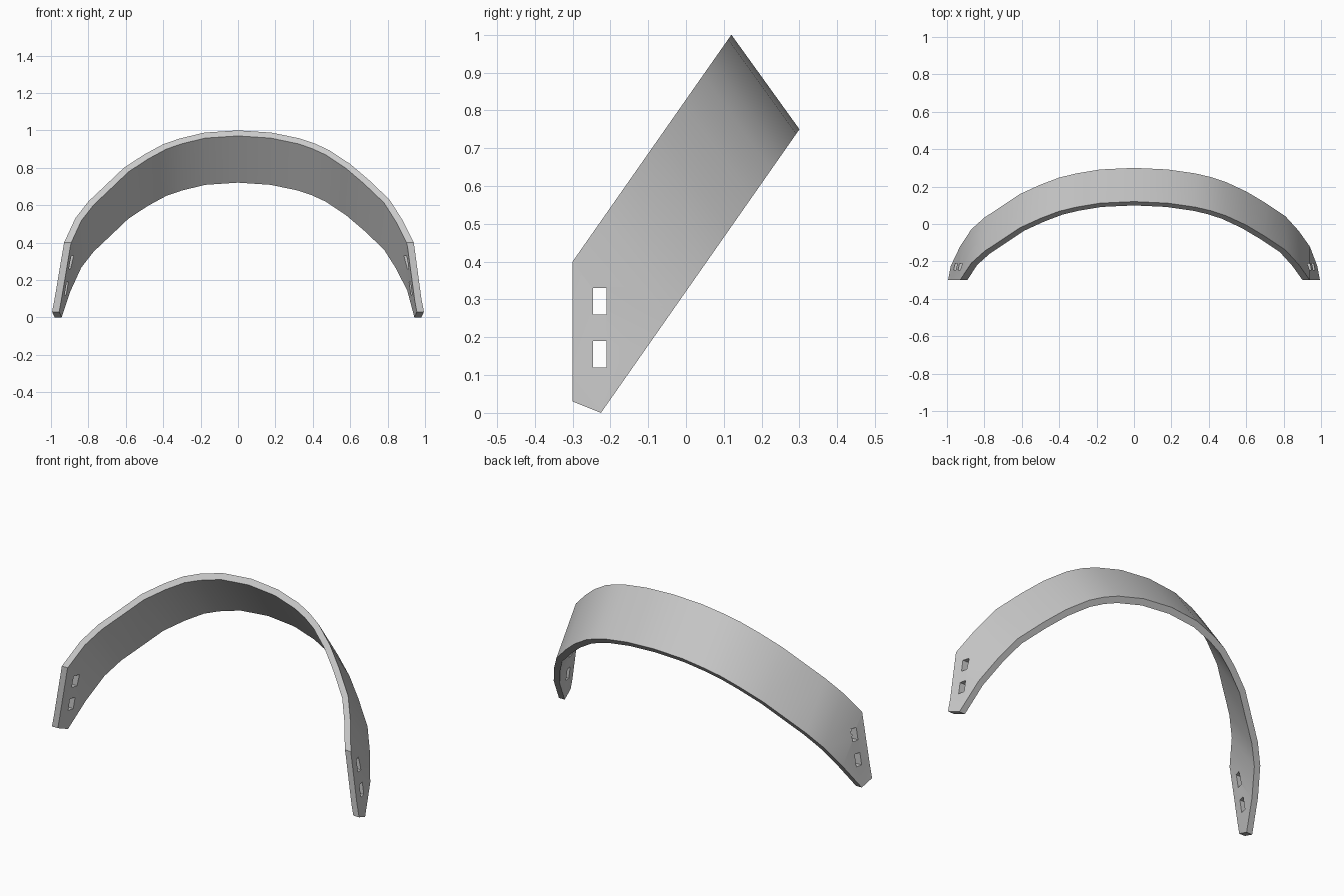
import bpy
import bmesh
from mathutils import Vector

cube = bpy.data.objects.get("Cube")
if cube:
    bpy.data.objects.remove(cube, do_unlink=True)

grey = bpy.data.materials.new("plain grey")
grey.use_nodes = True
colour = (0.6, 0.6, 0.6, 1)
grey.diffuse_color = colour
grey.node_tree.nodes["Principled BSDF"].inputs["Base Color"].default_value = colour

THICKNESS = 0.036
origin = Vector((0, -0.3, 0.4))      # front upper corner of the band
along = Vector((0, 0.42, 0.6))       # slope of the tilted arch plane
across = Vector((0, 0.18, -0.25))    # width of the band
reach = along.length

# Outer edge of the arch: sideways position and height on the upper rim
rim = [(-1.01, 0.17), (-0.98, 0.25), (-0.93, 0.4), (-0.87, 0.53), (-0.8, 0.62),
       (-0.71, 0.705), (-0.61, 0.8), (-0.5, 0.872), (-0.4, 0.926), (-0.31, 0.957),
       (-0.18, 0.988), (0, 1), (0.18, 0.988), (0.33, 0.957), (0.41, 0.93),
       (0.49, 0.893), (0.6, 0.82), (0.7, 0.735), (0.81, 0.63), (0.88, 0.52),
       (0.94, 0.4), (0.98, 0.25), (1.01, 0.17)]
outer = [Vector((x, (z - origin.z) / along.z * reach)) for x, z in rim]


def inset(points, depth):
    """Offset an open profile towards its inside."""
    result = []
    for i, p in enumerate(points):
        tangent = (points[min(i + 1, len(points) - 1)] - points[max(i - 1, 0)]).normalized()
        result.append(p + Vector((tangent.y, -tangent.x)) * depth)
    return result


def place(p, t):
    return Vector((p.x, 0, 0)) + origin + along * (p.y / reach) + across * t


# Band: sweep the curved strip across its width
bm = bmesh.new()
rings = []
for o, i in zip(outer, inset(outer, THICKNESS)):
    rings.append([bm.verts.new(place(p, t)) for p, t in ((o, 0), (o, 1), (i, 1), (i, 0))])
for a, b in zip(rings, rings[1:]):
    for k in range(4):
        n = (k + 1) % 4
        bm.faces.new((a[k], a[n], b[n], b[k]))
bm.faces.new(rings[0])
bm.faces.new(rings[-1])

# Trim the ends: upright front edge and slanted foot
for point, normal in (((0, -0.3, 0), (0, -1, 0)), ((0, -0.225, 0), (0, -0.03, -0.075))):
    cut = bmesh.ops.bisect_plane(bm, geom=bm.verts[:] + bm.edges[:] + bm.faces[:],
                                 plane_co=point, plane_no=normal, clear_outer=True)
    edges = [e for e in bm.edges if e.is_boundary]
    bmesh.ops.holes_fill(bm, edges=edges, sides=0)
bmesh.ops.recalc_face_normals(bm, faces=bm.faces)
mesh = bpy.data.meshes.new("curved_band")
bm.to_mesh(mesh)
bm.free()
band = bpy.data.objects.new("curved_band", mesh)
bpy.context.collection.objects.link(band)
mesh.materials.append(grey)

# Strap slots: two through both ends
for name, height in (("lower_slot_cutter", 0.155), ("upper_slot_cutter", 0.295)):
    bpy.ops.mesh.primitive_cube_add(size=1, location=(0, -0.228, height))
    cutter = bpy.context.object
    cutter.name = name
    cutter.scale = (3, 0.036, 0.07)
    cutter.hide_render = True
    cutter.hide_viewport = True
    cutter.display_type = 'WIRE'
    slot = band.modifiers.new(name, 'BOOLEAN')
    slot.operation = 'DIFFERENCE'
    slot.solver = 'EXACT'
    slot.object = cutter

# Apply the slots, remove the cutters and smooth the curve
bpy.context.view_layer.update()
finished = bpy.data.meshes.new_from_object(band.evaluated_get(bpy.context.evaluated_depsgraph_get()))
band.modifiers.clear()
band.data = finished
for ob in [o for o in bpy.data.objects if o.name.endswith("slot_cutter")]:
    bpy.data.objects.remove(ob, do_unlink=True)
for ob in bpy.context.selected_objects:
    ob.select_set(False)
band.select_set(True)
bpy.context.view_layer.objects.active = band
bpy.ops.object.shade_smooth_by_angle(angle=0.6)
